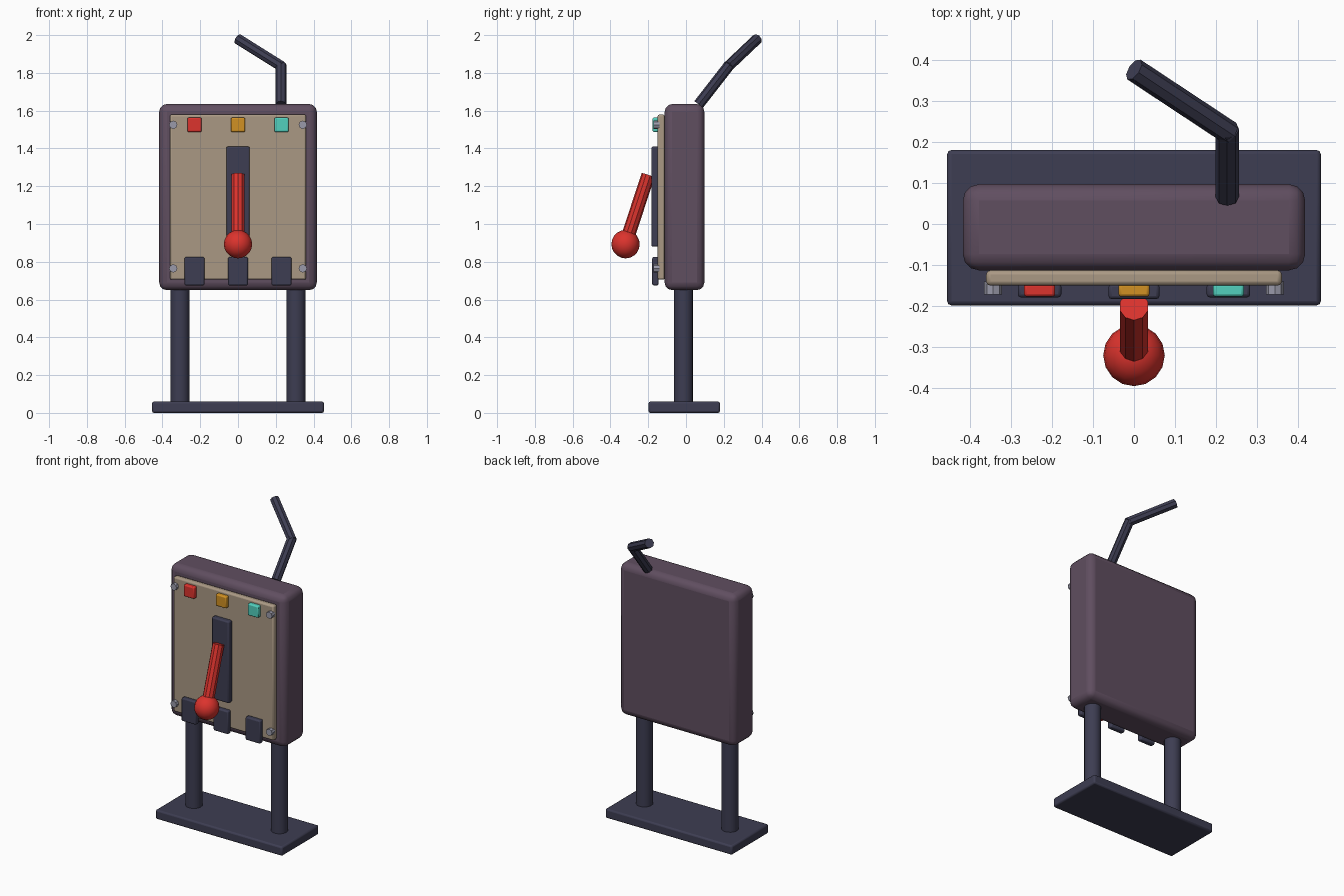
import bpy
from mathutils import Vector

old = bpy.data.objects.get("Cube")
if old:
    bpy.data.objects.remove(old, do_unlink=True)


def material(name, hex_code):
    # sRGB hex to linear flat colour
    srgb = [int(hex_code[i:i + 2], 16) / 255 for i in (0, 2, 4)]
    colour = [c / 12.92 if c < 0.04 else ((c + 0.055) / 1.055) ** 2.4 for c in srgb] + [1]
    mat = bpy.data.materials.new(name)
    mat.use_nodes = True
    mat.diffuse_color = colour
    bsdf = next(n for n in mat.node_tree.nodes if n.type == 'BSDF_PRINCIPLED')
    bsdf.inputs["Base Color"].default_value = colour
    return mat


navy = material("dark navy", "3d3d52")
plum = material("plum casing", "604e60")
beige = material("beige panel", "aa9984")
red = material("red", "dc332d")
amber = material("amber", "d19123")
teal = material("teal", "52d0be")
steel = material("steel", "9a9aaa")


def finish(name, mat, bevel=0, segments=2):
    obj = bpy.context.object
    obj.name = name
    obj.data.materials.append(mat)
    if bevel:
        mod = obj.modifiers.new("rounded edges", 'BEVEL')
        mod.width = bevel
        mod.segments = segments
    bpy.ops.object.shade_smooth_by_angle(angle=0.6)
    return obj


def box(name, mat, x, y, z, bevel, segments=2):
    # x, y and z are (low, high) pairs
    spans = (x, y, z)
    bpy.ops.mesh.primitive_cube_add(size=1, location=[(a + b) / 2 for a, b in spans])
    bpy.context.object.scale = [b - a for a, b in spans]
    bpy.ops.object.transform_apply(location=False, rotation=False, scale=True)
    return finish(name, mat, bevel, segments)


def rod(name, mat, start, end, radius, sides, bevel=0):
    a, b = Vector(start), Vector(end)
    bpy.ops.mesh.primitive_cylinder_add(
        vertices=sides, radius=radius, depth=(b - a).length, location=(a + b) / 2,
        rotation=(b - a).to_track_quat('Z', 'Y').to_euler())
    return finish(name, mat, bevel, 1)


# Stand
box("base_plate", navy, (-0.455, 0.455), (-0.198, 0.18), (0, 0.06), 0.01)
for side, x in (("right", -0.307), ("left", 0.307)):
    rod(side + "_post", navy, (x, -0.013, 0.05), (x, -0.013, 0.68), 0.05, 16)

# Casing and face panel
box("casing", plum, (-0.417, 0.417), (-0.113, 0.097), (0.65, 1.635), 0.04, 3)
box("face_panel", beige, (-0.36, 0.36), (-0.15, -0.113), (0.705, 1.58), 0.01)

# Corner bolts
for x in (-0.343, 0.343):
    for z in (0.765, 1.525):
        rod("panel_bolt", steel, (x, -0.14, z), (x, -0.172, z), 0.022, 8)

# Indicator lamps above and tabs below
for x, lamp, name in ((-0.23, red, "red"), (0, amber, "amber"), (0.23, teal, "teal")):
    box(name + "_lamp", lamp, (x - 0.038, x + 0.038), (-0.177, -0.145), (1.487, 1.563), 0.007)
    box("lower_tab", navy, (x - 0.053, x + 0.053), (-0.179, -0.145), (0.675, 0.825), 0.008)

# Lever with its slot
box("lever_slot", navy, (-0.062, 0.062), (-0.183, -0.145), (0.88, 1.41), 0.008)
rod("lever_arm", red, (0, -0.2, 1.26), (0, -0.32, 0.895), 0.036, 10)
bpy.ops.mesh.primitive_uv_sphere_add(segments=16, ring_count=10, radius=0.075,
                                     location=(0, -0.32, 0.893))
finish("lever_knob", red)

# Bent pipe on top
knee = Vector((0.227, 0.226, 1.837))
foot, tip = Vector((0.227, 0.067, 1.633)), Vector((0, 0.376, 1.979))
rod("pipe_lower", navy, foot, knee + (knee - foot) * 0.03, 0.029, 8)
rod("pipe_upper", navy, knee + (knee - tip) * 0.03, tip, 0.029, 8)
